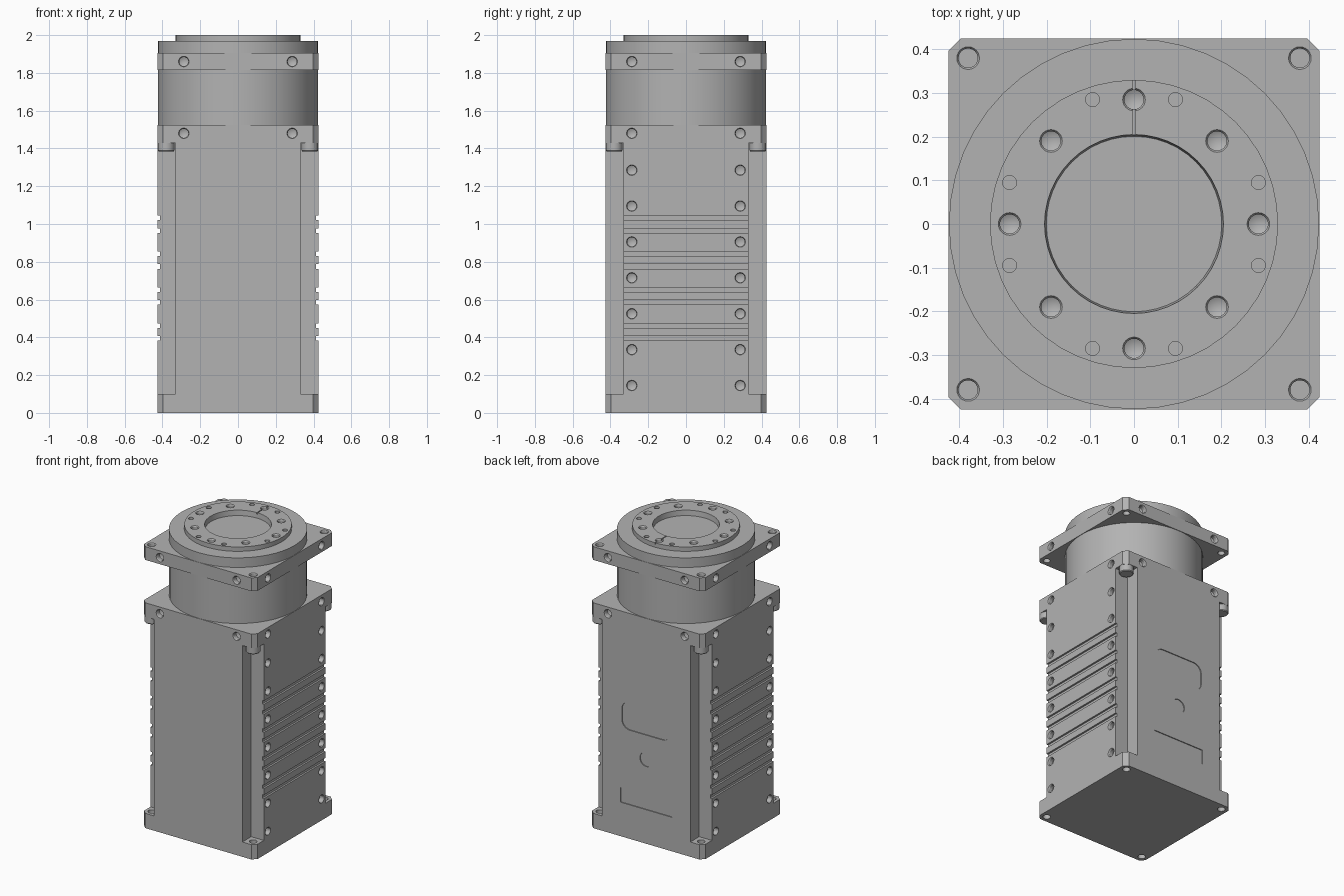
import bpy, bmesh
from math import pi, sin, cos
from mathutils import Matrix, Vector

cube = bpy.data.objects.get("Cube")
if cube:
    bpy.data.objects.remove(cube, do_unlink=True)

grey = bpy.data.materials.new("machined_grey")
grey.use_nodes = True
grey.diffuse_color = (0.45, 0.45, 0.45, 1)
grey.node_tree.nodes["Principled BSDF"].inputs["Base Color"].default_value = (0.45, 0.45, 0.45, 1)

HALF = 0.425      # half width of the square housing
CORNER = 0.38     # corner bolt position
SIDE_HOLE = 0.287
SIGNS = (-1, 1)


def place(pos, direction=(0, 0, 1)):
    """Matrix that moves local z to a direction at a position."""
    turn = Vector(direction).to_track_quat('Z', 'Y').to_matrix().to_4x4()
    return Matrix.Translation(pos) @ turn


def lathe(bm, profile, matrix=Matrix(), n=24):
    """Closed turned solid from (radius, height) points, top to bottom."""
    rings = []
    for r, z in profile:
        count = n if r > 0 else 1
        rings.append([bm.verts.new(matrix @ Vector((r * cos(2 * pi * i / n), r * sin(2 * pi * i / n), z)))
                      for i in range(count)])
    for a, b in zip(rings, rings[1:]):
        for i in range(n):
            j = (i + 1) % n
            quad = [a[i % len(a)], a[j % len(a)], b[j % len(b)], b[i % len(b)]]
            bm.faces.new(list(dict.fromkeys(quad)))
    for ring in (rings[0], rings[-1]):
        if len(ring) > 1:
            bm.faces.new(ring)


def plate(bm, hx, hy, radius, steps, z0, z1, matrix=Matrix()):
    """Rectangle prism with rounded corners, or chamfered ones when steps is 1."""
    outline = []
    for k, (sx, sy) in enumerate(((1, 1), (-1, 1), (-1, -1), (1, -1))):
        for i in range(steps + 1):
            a = (k + i / steps) * pi / 2
            outline.append((sx * (hx - radius) + radius * cos(a), sy * (hy - radius) + radius * sin(a)))
    low, high = ([bm.verts.new(matrix @ Vector((x, y, z))) for x, y in outline] for z in (z0, z1))
    bm.faces.new(low)
    bm.faces.new(high)
    for i in range(len(outline)):
        j = (i + 1) % len(outline)
        bm.faces.new((low[i], low[j], high[j], high[i]))


def box(bm, lo, hi):
    size = Vector(hi) - Vector(lo)
    mid = (Vector(hi) + Vector(lo)) / 2
    bmesh.ops.create_cube(bm, size=1, matrix=Matrix.Translation(mid) @ Matrix.Diagonal((*size, 1)))


def hole(bm, pos, direction=(0, 0, 1), r=0.024, depth=0.03):
    """Drilled hole with a small countersink and a conical end."""
    lathe(bm, [(r + 0.004, 0.01), (r + 0.004, 0), (r, -0.006), (r, -depth), (0, -depth - r / 2)],
          place(pos, direction))


def make(name, bm):
    bmesh.ops.recalc_face_normals(bm, faces=bm.faces)
    mesh = bpy.data.meshes.new(name)
    bm.to_mesh(mesh)
    bm.free()
    obj = bpy.data.objects.new(name, mesh)
    mesh.materials.append(grey)
    bpy.context.collection.objects.link(obj)
    return obj


def activate(obj):
    bpy.ops.object.select_all(action='DESELECT')
    obj.select_set(True)
    bpy.context.view_layer.objects.active = obj


def cut(target, bm):
    """Subtract all solids in bm from the target."""
    cutter = make("cutter", bm)
    cutter.hide_render = True
    mod = target.modifiers.new("cut", 'BOOLEAN')
    mod.operation, mod.solver, mod.object = 'DIFFERENCE', 'EXACT', cutter
    activate(target)
    bpy.ops.object.modifier_apply(modifier=mod.name)
    bpy.data.objects.remove(cutter, do_unlink=True)


def smooth(obj):
    activate(obj)
    bpy.ops.object.shade_smooth_by_angle(angle=pi / 6)


def flange_side_holes(bm, z):
    for s in SIGNS:
        for t in SIGNS:
            hole(bm, (t * SIDE_HOLE, s * HALF, z), (0, s, 0))
            hole(bm, (s * HALF, t * SIDE_HOLE, z), (s, 0, 0))


# Housing block with cut-away corners between base plate and shoulder
bm = bmesh.new()
plate(bm, HALF, HALF, 0.028, 1, 0, 1.525)
housing = make("housing", bm)
bm = bmesh.new()
for sx in SIGNS:
    for sy in SIGNS:
        xs, ys = sorted((sx * 0.33, sx * 0.5)), sorted((sy * 0.33, sy * 0.5))
        box(bm, (xs[0], ys[0], 0.1), (xs[1], ys[1], 1.43))
cut(housing, bm)

# Cooling grooves and screw holes on both sides, corner holes in the base
bm = bmesh.new()
flange_side_holes(bm, 1.48)
for s in SIGNS:
    xs = sorted((s * 0.413, s * 0.45))
    for k in range(4):
        for z in (0.383 + 0.19 * k, 0.45 + 0.19 * k):
            box(bm, (xs[0], -0.36, z), (xs[1], 0.36, z + 0.024))
    for t in SIGNS:
        for k in range(7):
            hole(bm, (s * HALF, t * SIDE_HOLE, 0.145 + 0.19 * k), (s, 0, 0))
        lathe(bm, [(0.024, 0.13), (0.024, -0.03)], place((s * CORNER, t * CORNER, 0)))

# Shallow recesses on the back: rounded window, round port, label field
def back(z):
    return place((0, HALF, z), (0, 1, 0))

turned = Matrix.Rotation(pi / 2, 4, 'Z') if abs((back(0).to_3x3() @ Vector((1, 0, 0))).z) > 0.5 else Matrix()
plate(bm, 0.183, 0.095, 0.06, 6, -0.006, 0.03, back(0.83) @ turned)
lathe(bm, [(0.048, 0.03), (0.048, -0.006)], back(0.57))
plate(bm, 0.193, 0.05, 0.002, 1, -0.006, 0.03, back(0.28) @ turned)
cut(housing, bm)
smooth(housing)

# Bolt heads under the shoulder
for sx, side in ((-1, "right"), (1, "left")):
    for sy, end in ((-1, "front"), (1, "back")):
        bm = bmesh.new()
        lathe(bm, [(0.044, 1.435), (0.044, 1.39), (0.04, 1.385)], place((sx * CORNER, sy * CORNER, 0)))
        smooth(make(f"bolt_{end}_{side}", bm))

# Round neck
bm = bmesh.new()
lathe(bm, [(0.423, 1.82), (0.423, 1.52)], n=48)
smooth(make("neck", bm))

# Square mounting flange
bm = bmesh.new()
plate(bm, HALF, HALF, 0.028, 1, 1.815, 1.905)
flange = make("mounting_flange", bm)
bm = bmesh.new()
flange_side_holes(bm, 1.86)
for sx in SIGNS:
    for sy in SIGNS:
        hole(bm, (sx * CORNER, sy * CORNER, 1.905), r=0.022, depth=0.12)
cut(flange, bm)
smooth(flange)

# Output collar with raised ring and shallow centre bore
bm = bmesh.new()
lathe(bm, [(0, 1.965), (0.201, 1.965), (0.205, 2), (0.33, 2), (0.33, 1.97), (0.424, 1.97), (0.424, 1.9)], n=48)
collar = make("output_collar", bm)
bm = bmesh.new()
for k in range(8):
    a = k * pi / 4
    r = 0.285 if k % 2 == 0 else 0.269
    hole(bm, (r * cos(a), r * sin(a), 2), r=0.022)
for s in SIGNS:
    for t in SIGNS:
        for x, y in ((s * 0.095, t * 0.285), (s * 0.285, t * 0.095)):
            lathe(bm, [(0.016, 0.01), (0.016, -0.025)], place((x, y, 2)))
cut(collar, bm)
bm = bmesh.new()
box(bm, (-0.003, 0.19, 1.99), (0.003, 0.35, 2.02))
cut(collar, bm)
smooth(collar)
